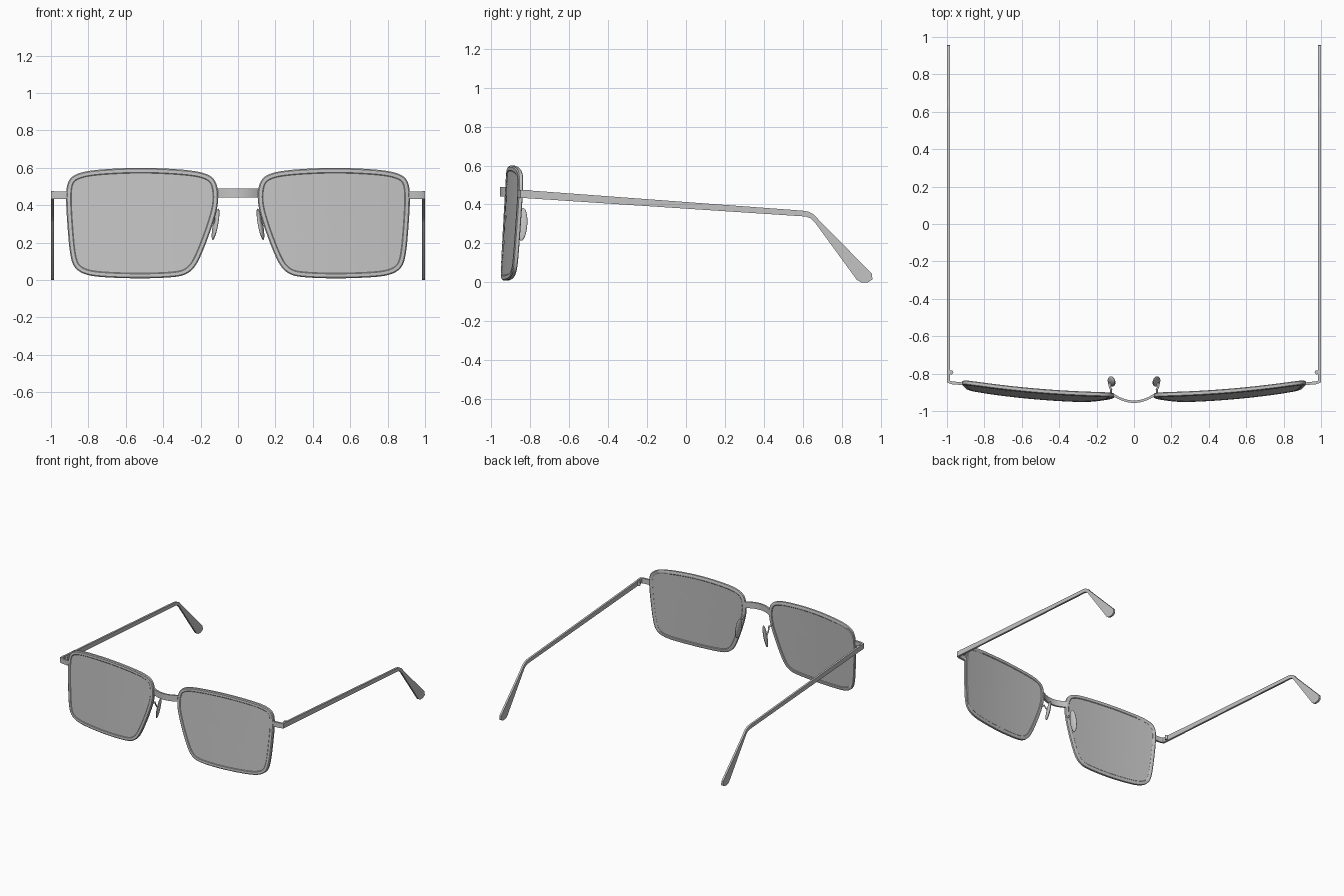
import bpy
import bmesh
import math
from mathutils import Vector, Matrix

cube = bpy.data.objects.get("Cube")
if cube:
    bpy.data.objects.remove(cube, do_unlink=True)

grey = bpy.data.materials.new("frame grey")
grey.use_nodes = True
COLOUR = (0.55, 0.55, 0.55, 1)
grey.diffuse_color = COLOUR
grey.node_tree.nodes["Principled BSDF"].inputs["Base Color"].default_value = COLOUR


def finish(name, bm, angle=35):
    """Turn a bmesh into a named, shaded object."""
    bmesh.ops.recalc_face_normals(bm, faces=bm.faces)
    mesh = bpy.data.meshes.new(name)
    bm.to_mesh(mesh)
    bm.free()
    mesh.materials.append(grey)
    ob = bpy.data.objects.new(name, mesh)
    bpy.context.collection.objects.link(ob)
    bpy.ops.object.select_all(action='DESELECT')
    ob.select_set(True)
    bpy.context.view_layer.objects.active = ob
    bpy.ops.object.shade_smooth_by_angle(angle=math.radians(angle))
    return ob


def loft(name, rings, loop=False, angle=35):
    """Skin a row of equal closed rings; cap the ends unless looped."""
    bm = bmesh.new()
    rows = [[bm.verts.new(p) for p in r] for r in rings]
    n = len(rows[0])
    pairs = list(zip(rows, rows[1:])) + ([(rows[-1], rows[0])] if loop else [])
    for a, b in pairs:
        for i in range(n):
            j = (i + 1) % n
            bm.faces.new((a[i], a[j], b[j], b[i]))
    if not loop:
        bm.faces.new(rows[0])
        bm.faces.new(rows[-1])
    return finish(name, bm, angle)


def ribbon(name, path, thick, z0, z1):
    """Upright strip following a path in plan."""
    pts = [Vector(p) for p in path]
    rings = []
    for i, p in enumerate(pts):
        t = (pts[min(i + 1, len(pts) - 1)] - pts[max(i - 1, 0)]).normalized()
        o = Vector((-t.y, t.x)) * thick / 2
        a, b = p - o, p + o
        rings.append([(a.x, a.y, z0), (b.x, b.y, z0), (b.x, b.y, z1), (a.x, a.y, z1)])
    return loft(name, rings)


def smooth_loop(pts, times):
    """Round a closed outline by cutting its corners."""
    for _ in range(times):
        out = []
        for a, b in zip(pts, pts[1:] + pts[:1]):
            out += [a.lerp(b, 0.25), a.lerp(b, 0.75)]
        pts = out
    return pts


def inset(pts, d):
    """Move a clockwise outline inwards by d."""
    out = []
    for i, p in enumerate(pts):
        t = (pts[(i + 1) % len(pts)] - pts[i - 1]).normalized()
        out.append(p + Vector((t.y, -t.x)) * d)
    return out


def place(p, depth, s):
    """Put an outline point on the curved, leaning front surface."""
    u = (p.x - 0.1) / 0.8
    return (s * p.x, -0.957 + 0.065 * u * u + 0.058 * p.y + depth, p.y)


# Lens outline in x, z, clockwise from the inner top corner
OUTLINE = smooth_loop([Vector(p) for p in (
    (0.104, 0.47), (0.122, 0.54), (0.18, 0.575), (0.30, 0.592), (0.52, 0.602),
    (0.74, 0.592), (0.85, 0.575), (0.907, 0.54), (0.922, 0.46), (0.912, 0.28),
    (0.897, 0.12), (0.87, 0.055), (0.80, 0.022), (0.68, 0.012), (0.52, 0.008),
    (0.38, 0.012), (0.29, 0.022), (0.235, 0.06), (0.195, 0.135), (0.14, 0.28),
    (0.108, 0.39))], 2)
CENTRE = Vector((0.52, 0.31))

# Rim cross-section: inset from the outline, depth from the front
SECTION = ((0, 0.005), (0.006, 0), (0.024, 0), (0.028, 0.003),
           (0.028, 0.022), (0.024, 0.025), (0.006, 0.025), (0, 0.021))

# Side outline of a temple in y, z
TEMPLE = ((-0.848, 0.475), (0.60, 0.368), (0.632, 0.362), (0.66, 0.346),
          (0.69, 0.312), (0.955, 0.045), (0.958, 0.015), (0.935, 0.0),
          (0.90, 0.0), (0.878, 0.012), (0.662, 0.308), (0.642, 0.328),
          (0.615, 0.338), (-0.848, 0.434))

for side, s in (("left", 1), ("right", -1)):
    # Rim around the lens
    loft(side + "_rim", [[place(p, d, s) for p in inset(OUTLINE, w)] for w, d in SECTION],
         loop=True)

    # Curved lens, front and back skins joined at the edge
    edge = inset(OUTLINE, 0.022)
    steps = [0.05, 0.25, 0.5, 0.75, 1.0]
    skins = [(k, 0.003) for k in steps] + [(k, 0.021) for k in reversed(steps)]
    loft(side + "_lens", [[place(CENTRE.lerp(p, k), d, s) for p in edge] for k, d in skins])

    # End piece that turns the corner into the temple
    ribbon(side + "_end_piece", [(s * x, y) for x, y in (
        (0.90, -0.856), (0.94, -0.852), (0.975, -0.849), (0.988, -0.844),
        (0.9925, -0.83), (0.9925, -0.80))], 0.015, 0.434, 0.474)

    # Temple with its bent ear end
    loft(side + "_temple", [[(s * x, y, z) for y, z in TEMPLE] for x in (0.985, 1.0)])

    # Hinge knuckle inside the temple
    bm = bmesh.new()
    bmesh.ops.create_cone(bm, cap_ends=True, segments=16, radius1=0.011, radius2=0.011,
                          depth=0.032, matrix=Matrix.Translation((s * 0.977, -0.793, 0.452)))
    finish(side + "_hinge", bm)

    # Nose pad, a slim oval leaning along the rim
    bm = bmesh.new()
    turn = Matrix.Rotation(-0.3 * s, 4, 'Z') @ Matrix.Rotation(-0.19 * s, 4, 'Y')
    bmesh.ops.create_uvsphere(
        bm, u_segments=24, v_segments=14, radius=1,
        matrix=Matrix.Translation((s * 0.12, -0.842, 0.298)) @ turn
        @ Matrix.Diagonal((0.012, 0.028, 0.086, 1)))
    finish(side + "_nose_pad", bm, 60)

    # Wire arm from the rim to the pad
    arm = [(0.125, -0.912, 0.365), (0.122, -0.885, 0.36), (0.130, -0.868, 0.335),
           (0.128, -0.848, 0.305)]
    rings = [[(s * (x + 0.006 * math.cos(a * math.tau / 8)), y,
               z + 0.008 * math.sin(a * math.tau / 8)) for a in range(8)] for x, y, z in arm]
    loft(side + "_pad_arm", rings, angle=50)

# Bridge bowed forward between the rims
ribbon("bridge", [(x, -0.950 + 0.04 * (x / 0.115) ** 2)
                  for x in [-0.115 + 0.23 * i / 14 for i in range(15)]], 0.013, 0.441, 0.49)
